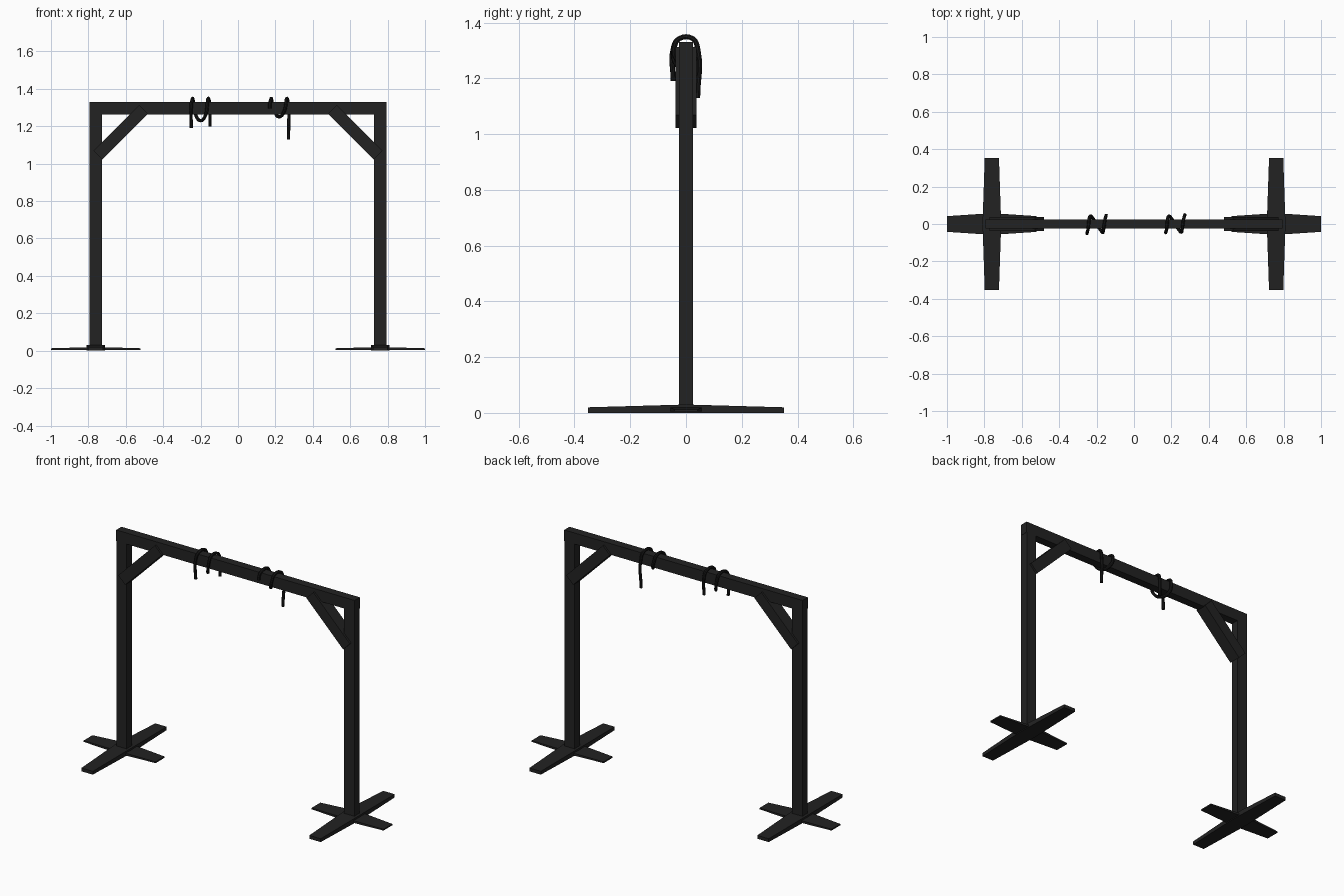
import bpy, bmesh, math
from mathutils import Matrix, Vector

if "Cube" in bpy.data.objects:
    bpy.data.objects.remove(bpy.data.objects["Cube"])


def material(name, v):
    m = bpy.data.materials.new(name)
    m.diffuse_color = (v, v, v, 1)
    m.use_nodes = True
    m.node_tree.nodes["Principled BSDF"].inputs["Base Color"].default_value = m.diffuse_color
    return m


FRAME = material("charcoal frame", 0.016)
ROPE = material("black rope", 0.009)


def add(name, bm, mat):
    bmesh.ops.recalc_face_normals(bm, faces=bm.faces)
    me = bpy.data.meshes.new(name)
    bm.to_mesh(me)
    bm.free()
    me.materials.append(mat)
    ob = bpy.data.objects.new(name, me)
    bpy.context.collection.objects.link(ob)
    return ob


def box(name, centre, size, tilt=0.0):
    bm = bmesh.new()
    bmesh.ops.create_cube(bm, size=1, matrix=Matrix.Translation(centre)
                          @ Matrix.Rotation(tilt, 4, 'Y')
                          @ Matrix.Diagonal((*size, 1)))
    return add(name, bm, FRAME)


def foot(name, cx, length, end_w, mid_w, z0, end_z, mid_z, turn):
    """Bar tapering in width and height from the middle to both ends."""
    bm = bmesh.new()
    rings = []
    for u, w, z in ((-length, end_w, end_z), (0, mid_w, mid_z), (length, end_w, end_z)):
        rings.append([bm.verts.new(p) for p in
                      ((u, -w, z0), (u, w, z0), (u, w, z), (u, -w, z))])
    for a, b in zip(rings, rings[1:]):
        for i in range(4):
            j = (i + 1) % 4
            bm.faces.new((a[i], a[j], b[j], b[i]))
    bm.faces.new(rings[0])
    bm.faces.new(rings[-1])
    bm.transform(Matrix.Translation((cx, 0, 0)) @ Matrix.Rotation(turn, 4, 'Z'))
    return add(name, bm, FRAME)


def rope(name, pts, radius=0.009):
    """Smooth path swept with a round section, converted to a mesh."""
    cu = bpy.data.curves.new(name, 'CURVE')
    cu.dimensions = '3D'
    cu.bevel_depth = radius
    cu.bevel_resolution = 2
    cu.resolution_u = 4
    cu.use_fill_caps = True
    sp = cu.splines.new('BEZIER')
    sp.bezier_points.add(len(pts) - 1)
    for bp, p in zip(sp.bezier_points, pts):
        bp.co = p
        bp.handle_left_type = bp.handle_right_type = 'AUTO'
    cu.materials.append(ROPE)
    ob = bpy.data.objects.new(name, cu)
    bpy.context.collection.objects.link(ob)
    bpy.ops.object.select_all(action='DESELECT')
    ob.select_set(True)
    bpy.context.view_layer.objects.active = ob
    bpy.ops.object.convert(target='MESH')
    bpy.ops.object.shade_smooth_by_angle()


# Top beam
box("top_beam", (0, 0, 1.2975), (1.59, 0.05, 0.067))

# Posts, corner braces and crossed feet on both sides
for s, side in ((-1, "left"), (1, "right")):
    box(side + "_post", (s * 0.76, 0, 0.64), (0.068, 0.05, 1.25))
    box(side + "_brace", (s * 0.6275, 0, 1.1675), (0.346, 0.074, 0.065),
        s * math.pi / 4)
    foot(side + "_long_foot", s * 0.76, 0.352, 0.038, 0.05, 0, 0.02, 0.03, math.pi / 2)
    foot(side + "_short_foot", s * 0.76, 0.24, 0.042, 0.058, 0.005, 0.013, 0.02, 0)


# Ropes wound one and a half times around the beam
def wound(name, x0, front_z, sag_z, back_z):
    rope(name, [(x0, -0.046, front_z), (x0, -0.044, 1.315),
                (x0 + 0.005, -0.025, 1.342), (x0 + 0.01, 0.025, 1.342),
                (x0 + 0.015, 0.04, 1.31), (x0 + 0.024, 0.038, sag_z + 0.03),
                (x0 + 0.05, 0, sag_z), (x0 + 0.077, -0.04, sag_z + 0.03),
                (x0 + 0.085, -0.042, 1.31), (x0 + 0.088, -0.025, 1.342),
                (x0 + 0.095, 0.025, 1.342), (x0 + 0.1, 0.042, 1.31),
                (x0 + 0.1, 0.042, back_z)])


wound("left_rope", -0.25, 1.19, 1.23, 1.20)
wound("right_rope", 0.17, 1.295, 1.25, 1.13)
